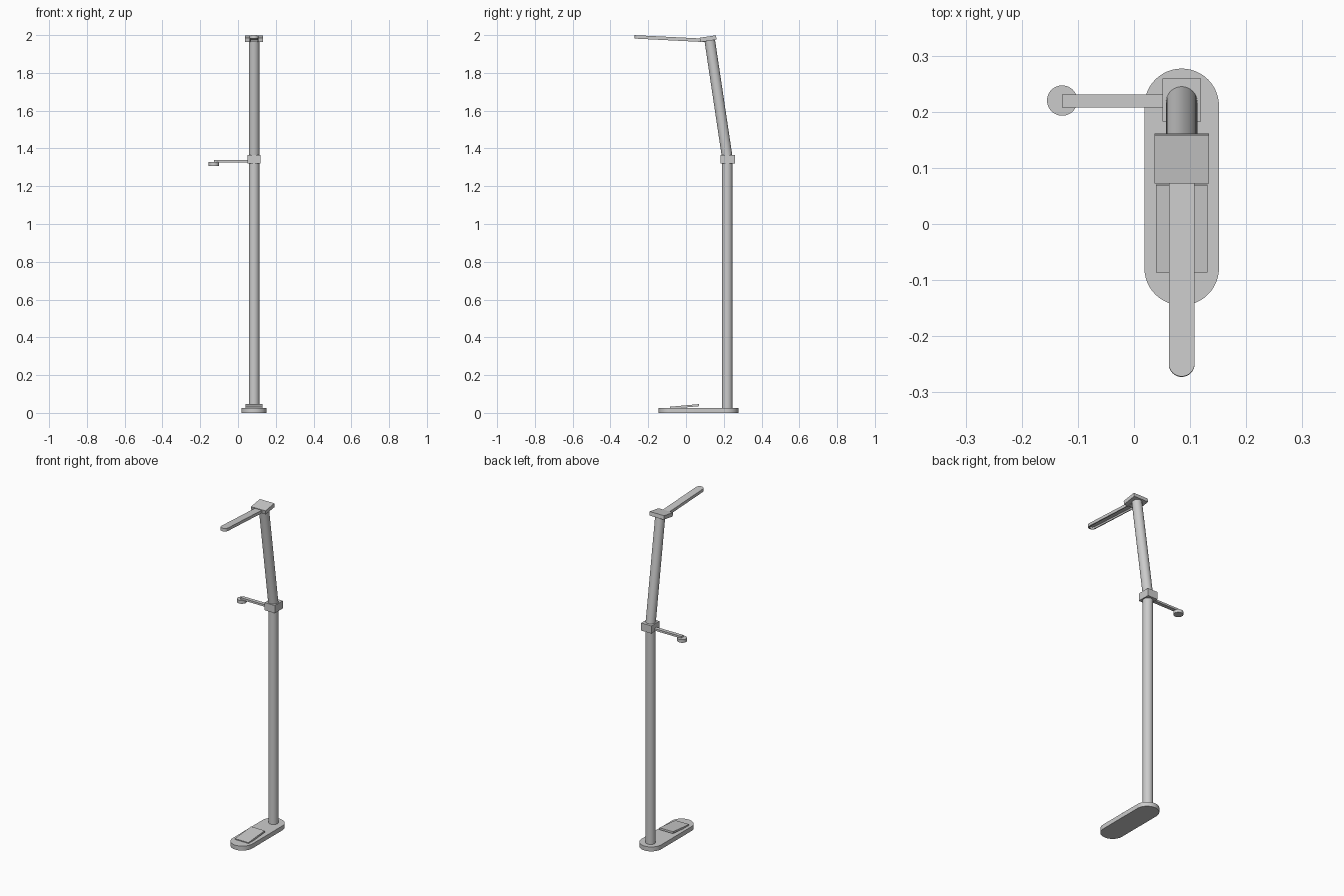
import bpy, bmesh, math
from mathutils import Vector, Matrix

if "Cube" in bpy.data.objects:
    bpy.data.objects.remove(bpy.data.objects["Cube"])

CX, PY = 0.085, 0.218   # post axis


def finish(name, bm, matrix=Matrix()):
    bmesh.ops.recalc_face_normals(bm, faces=bm.faces)
    me = bpy.data.meshes.new(name)
    bm.to_mesh(me)
    bm.free()
    ob = bpy.data.objects.new(name, me)
    ob.matrix_world = matrix
    bpy.context.collection.objects.link(ob)
    return ob


def box(name, center, size, tilt=0.0):
    bm = bmesh.new()
    bmesh.ops.create_cube(bm, size=1)
    bmesh.ops.scale(bm, vec=size, verts=bm.verts)
    return finish(name, bm, Matrix.Translation(center) @ Matrix.Rotation(tilt, 4, 'X'))


def rod(name, a, b, r, n=48):
    a, b = Vector(a), Vector(b)
    d = b - a
    bm = bmesh.new()
    bmesh.ops.create_cone(bm, cap_ends=True, segments=n, radius1=r, radius2=r, depth=d.length)
    return finish(name, bm, Matrix.Translation((a + b) / 2) @ d.to_track_quat('Z', 'Y').to_matrix().to_4x4())


def rounded_bar(name, y0, y1, r, h, matrix, round_back=True, groove=None, n=24):
    """Flat bar along y with a half-round front (and optionally back) end."""
    pts = [(r * math.cos(t), y0 + r + r * math.sin(t))
           for t in (math.pi + math.pi * i / n for i in range(n + 1))]
    if round_back:
        pts += [(r * math.cos(t), y1 - r + r * math.sin(t))
                for t in (math.pi * i / n for i in range(n + 1))]
    else:
        pts += [(r, y1), (-r, y1)]
    bm = bmesh.new()
    base = bm.faces.new([bm.verts.new((x, y, 0)) for x, y in pts])
    ext = bmesh.ops.extrude_face_region(bm, geom=[base], use_keep_orig=True)
    top = [v for v in ext['geom'] if isinstance(v, bmesh.types.BMVert)]
    bmesh.ops.translate(bm, vec=(0, 0, h), verts=top)
    if groove:
        width, depth = groove
        bmesh.ops.recalc_face_normals(bm, faces=bm.faces)
        bmesh.ops.inset_region(bm, faces=[base], thickness=width)
        ext = bmesh.ops.extrude_face_region(bm, geom=[base])
        moved = [v for v in ext['geom'] if isinstance(v, bmesh.types.BMVert)]
        bmesh.ops.translate(bm, vec=(0, 0, depth), verts=moved)
        if base.is_valid:
            bm.faces.remove(base)
    return finish(name, bm, matrix)


# Base plate and foot pedal
smooth = [rounded_bar("base_plate", -0.145, 0.277, 0.0665, 0.027, Matrix.Translation((CX, 0, 0)))]
box("foot_pedal", (CX, -0.008, 0.034), (0.092, 0.156, 0.011), 0.09)

# Lower and upper posts joined by a collar
smooth.append(rod("lower_post", (CX, PY, 0.02), (CX, PY, 1.34), 0.028))
smooth.append(rod("upper_post", (CX, 0.221, 1.335), (CX, 0.125, 1.977), 0.028))
box("joint_collar", (CX, 0.221, 1.342), (0.068, 0.077, 0.046))

# Head block and grooved lamp arm
box("head_block", (CX, 0.117, 1.981), (0.097, 0.087, 0.023), 0.15)
smooth.append(rounded_bar("lamp_arm", -0.373, 0.0, 0.023, 0.018,
                          Matrix.Translation((CX, 0.1, 1.963)) @ Matrix.Rotation(-0.05, 4, 'X'),
                          round_back=False, groove=(0.007, 0.01)))

# Side arm with disc holder
box("side_arm", (-0.038, 0.219, 1.332), (0.18, 0.023, 0.012))
smooth.append(rod("holder_disc", (-0.128, 0.22, 1.308), (-0.128, 0.22, 1.327), 0.027))

# Smooth the round parts
bpy.ops.object.select_all(action='DESELECT')
for ob in smooth:
    ob.select_set(True)
bpy.context.view_layer.objects.active = smooth[0]
bpy.ops.object.shade_smooth_by_angle(angle=math.radians(30))
